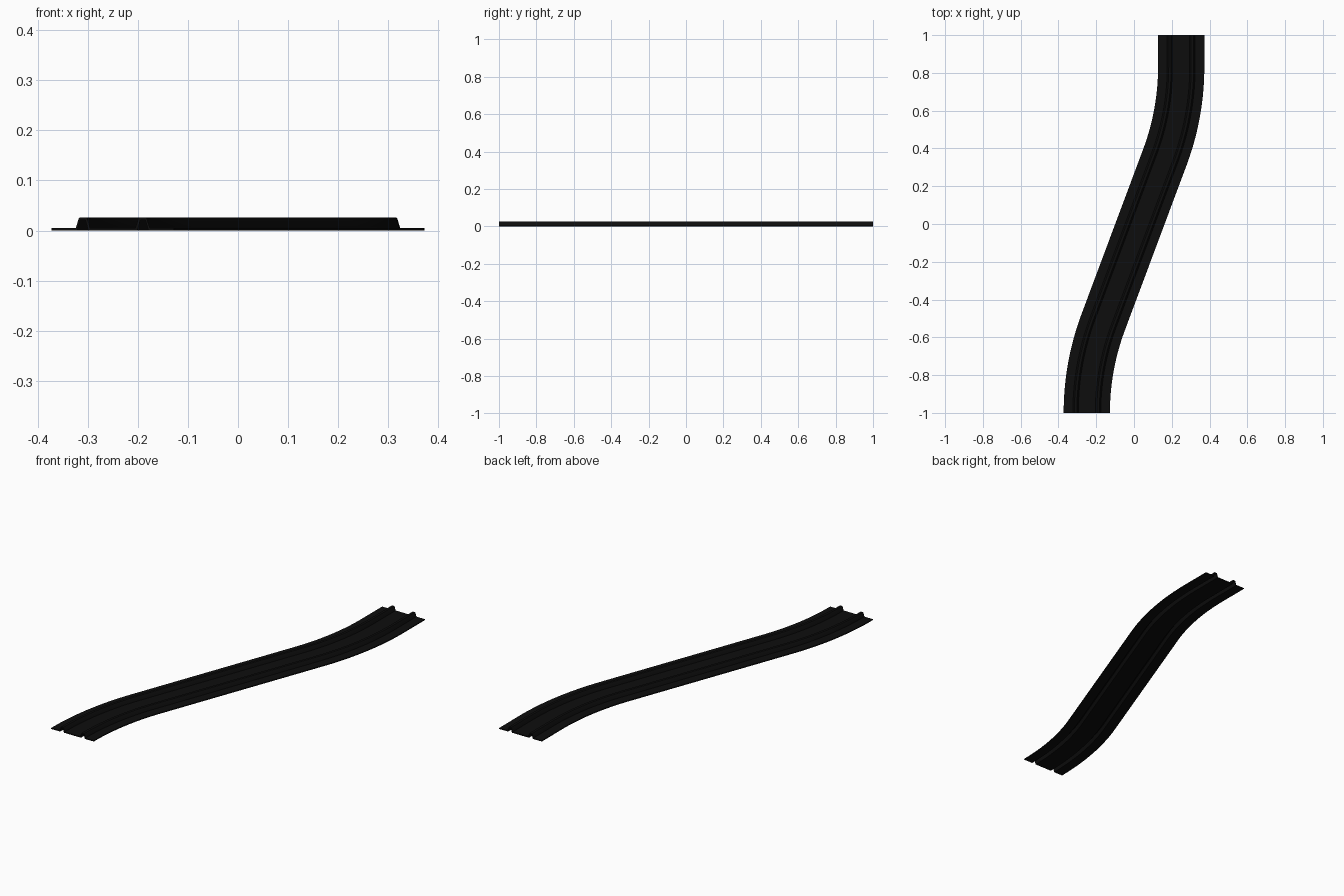
import bpy, bmesh
from math import sin, cos, radians
from mathutils import Vector

cube = bpy.data.objects.get("Cube")
if cube:
    bpy.data.objects.remove(cube, do_unlink=True)

mat = bpy.data.materials.new("black_plastic")
mat.use_nodes = True
colour = (0.004, 0.004, 0.004, 1)
mat.diffuse_color = colour
mat.node_tree.nodes["Principled BSDF"].inputs["Base Color"].default_value = colour

# Half section (offset from centre line, height): flat bed, hollow rail, outer flange
top_half = [(0.045, 0.005), (0.051, 0.024), (0.053, 0.026),
            (0.066, 0.026), (0.068, 0.024), (0.074, 0.005), (0.1225, 0.005)]
under_half = [(0.1225, 0), (0.071, 0), (0.065, 0.021), (0.055, 0.021), (0.049, 0)]


def mirrored(points):
    return [(-u, z) for u, z in reversed(points)]


section = mirrored(top_half) + top_half + under_half + mirrored(under_half)

# Centre line: right-hand arc, straight run, left-hand arc, straight end
bend, radius, steps = radians(20.5), 1.37, 20
start = Vector((-0.25, -1))
end = Vector((0.25, -1 + 2 * radius * sin(bend)
              + (0.5 - 2 * radius * (1 - cos(bend))) * cos(bend) / sin(bend)))
path = []
for i in range(steps + 1):
    a = bend * i / steps
    path.append((start + radius * Vector((1 - cos(a), sin(a))), a))
for i in range(steps, -1, -1):
    a = bend * i / steps
    path.append((end - radius * Vector((1 - cos(a), sin(a))), a))
path.append((Vector((0.25, 1)), 0))

# Sweep the section along the centre line
bm = bmesh.new()
rings = [[bm.verts.new((p.x + u * cos(a), p.y - u * sin(a), z)) for u, z in section]
         for p, a in path]
count = len(section)
for r0, r1 in zip(rings, rings[1:]):
    for j in range(count):
        k = (j + 1) % count
        bm.faces.new((r0[j], r0[k], r1[k], r1[j]))
bm.faces.new(rings[0])
bm.faces.new(rings[-1][::-1])
bmesh.ops.recalc_face_normals(bm, faces=bm.faces)

mesh = bpy.data.meshes.new("curved_track")
bm.to_mesh(mesh)
bm.free()
mesh.materials.append(mat)
track = bpy.data.objects.new("curved_track", mesh)
bpy.context.collection.objects.link(track)
bpy.ops.object.select_all(action="DESELECT")
track.select_set(True)
bpy.context.view_layer.objects.active = track
bpy.ops.object.shade_smooth_by_angle(angle=radians(30))
